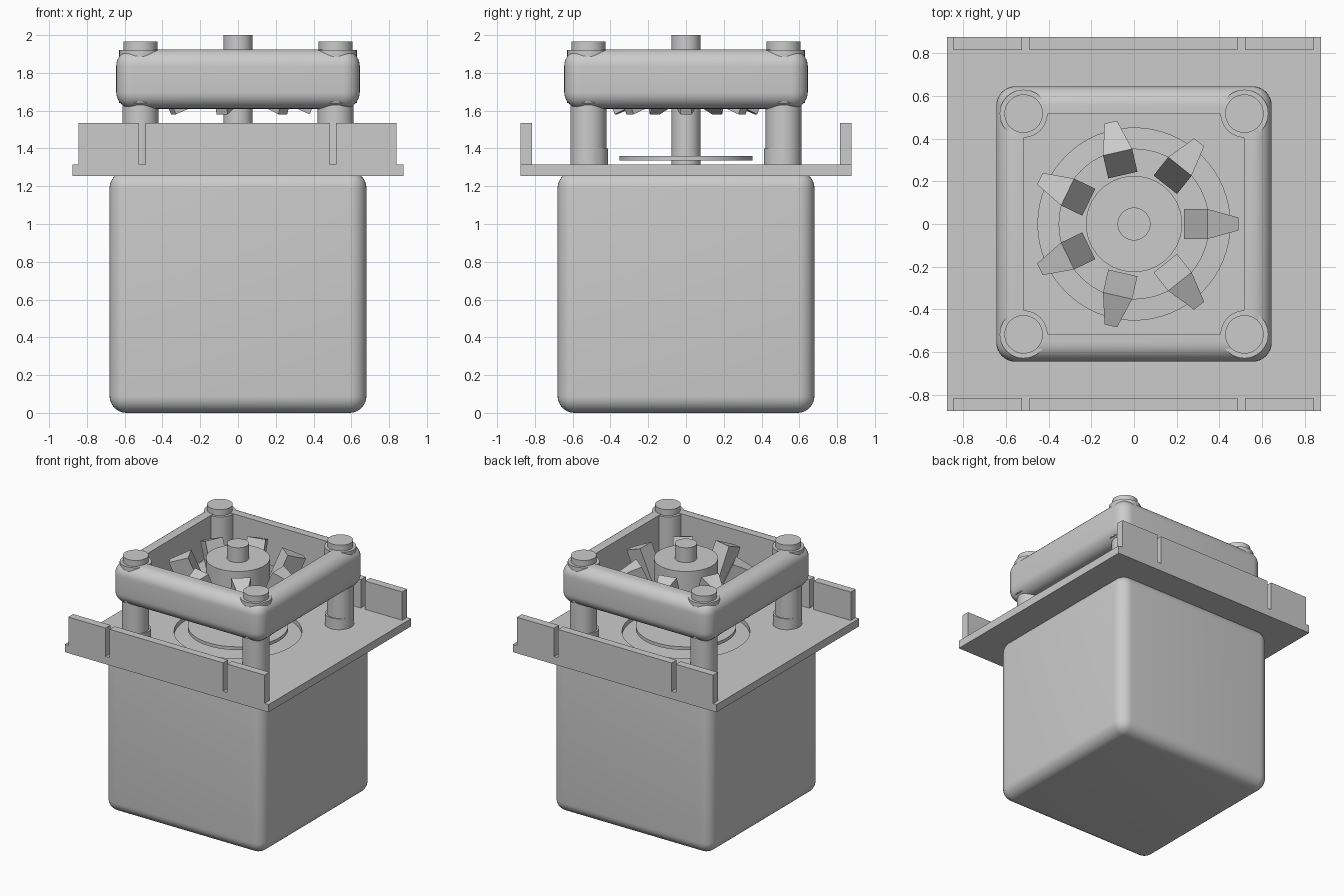
import bpy
import math
from mathutils import Matrix

if "Cube" in bpy.data.objects:
    bpy.data.objects.remove(bpy.data.objects["Cube"], do_unlink=True)

grey = bpy.data.materials.new("plain_grey")
GREY = (0.6, 0.6, 0.6, 1)
grey.use_nodes = True
grey.diffuse_color = GREY
grey.node_tree.nodes["Principled BSDF"].inputs["Base Color"].default_value = GREY


def finish(name):
    """Name, colour and shade the active object."""
    ob = bpy.context.object
    ob.name = ob.data.name = name
    ob.data.materials.clear()
    ob.data.materials.append(grey)
    return ob


def smooth(ob):
    bpy.ops.object.select_all(action="DESELECT")
    bpy.context.view_layer.objects.active = ob
    ob.select_set(True)
    bpy.ops.object.shade_smooth_by_angle(angle=math.radians(30))


def box(name, x, y, z):
    """Box from (low, high) pairs."""
    bpy.ops.mesh.primitive_cube_add(size=1)
    ob = finish(name)
    spans = (x, y, z)
    mid = Matrix.Translation([(a + b) / 2 for a, b in spans])
    ob.data.transform(mid @ Matrix.Diagonal([b - a for a, b in spans] + [1]))
    return ob


def cylinder(name, radius, z, x=0, y=0, sides=64):
    bpy.ops.mesh.primitive_cylinder_add(vertices=sides, radius=radius, depth=z[1] - z[0])
    ob = finish(name)
    ob.data.transform(Matrix.Translation((x, y, (z[0] + z[1]) / 2)))
    smooth(ob)
    return ob


def apply(ob, kind, **settings):
    mod = ob.modifiers.new(kind.lower(), kind)
    for key, value in settings.items():
        setattr(mod, key, value)
    bpy.context.view_layer.objects.active = ob
    bpy.ops.object.modifier_apply(modifier=mod.name)


def cut(ob, cutter):
    apply(ob, "BOOLEAN", operation="DIFFERENCE", solver="EXACT", object=cutter)
    bpy.data.objects.remove(cutter, do_unlink=True)


def square(half):
    return (-half, half), (-half, half)


# Rounded body
body = box("body", *square(0.68), (0, 1.28))
apply(body, "BEVEL", width=0.09, segments=8)
smooth(body)

# Mounting plate with a round opening
plate = box("mounting_plate", *square(0.875), (1.255, 1.315))
cut(plate, cylinder("opening_cutter", 0.45, (1.2, 1.4)))
smooth(plate)

# Slotted flanges on the front and back edges
for side, label in ((-1, "front"), (1, "back")):
    ys = sorted((side * 0.815, side * 0.875))
    for part, xs in (("right", (-0.845, -0.525)), ("middle", (-0.49, 0.485)), ("left", (0.52, 0.84))):
        box(f"{label}_flange_{part}", xs, ys, (1.315, 1.535))

# Shaft, disk and hub
cylinder("shaft", 0.077, (1.28, 2))
cylinder("disk", 0.353, (1.335, 1.36))
cylinder("hub", 0.225, (1.615, 1.885))

# Fan blades: wedges, narrow on the outside, leaning outwards
LEAN = math.radians(24)
LENGTH, DEPTH = 0.27, 0.158
BLADES = 7
for i in range(BLADES):
    blade = box(f"blade_{i + 1}", (0, DEPTH), (-0.07, 0.07), (0, LENGTH))
    for v in blade.data.vertices:
        if v.co.x > DEPTH / 2:
            v.co.y *= 0.43
    blade.data.transform(
        Matrix.Rotation(math.tau * i / BLADES, 4, "Z")
        @ Matrix.Translation((0.235, 0, 1.645))
        @ Matrix.Rotation(LEAN, 4, "Y"))

# Rounded square frame around the fan
frame = box("frame", *square(0.645), (1.61, 1.925))
apply(frame, "BEVEL", width=0.09, segments=8)
cut(frame, box("frame_cutter", *square(0.515), (1.5, 2)))
smooth(frame)

# Corner posts with feet, bosses and bolt heads
for sx, xname in ((-1, "right"), (1, "left")):
    for sy, yname in ((-1, "front"), (1, "back")):
        name = f"{yname}_{xname}"
        x, y = sx * 0.517, sy * 0.517
        cylinder(f"{name}_post", 0.095, (1.315, 1.7), x, y)
        cylinder(f"{name}_foot", 0.098, (1.315, 1.4), sx * 0.51, sy * 0.51)
        cylinder(f"{name}_boss", 0.112, (1.64, 1.92), x, y)
        cylinder(f"{name}_bolt", 0.09, (1.85, 1.967), x, y)
